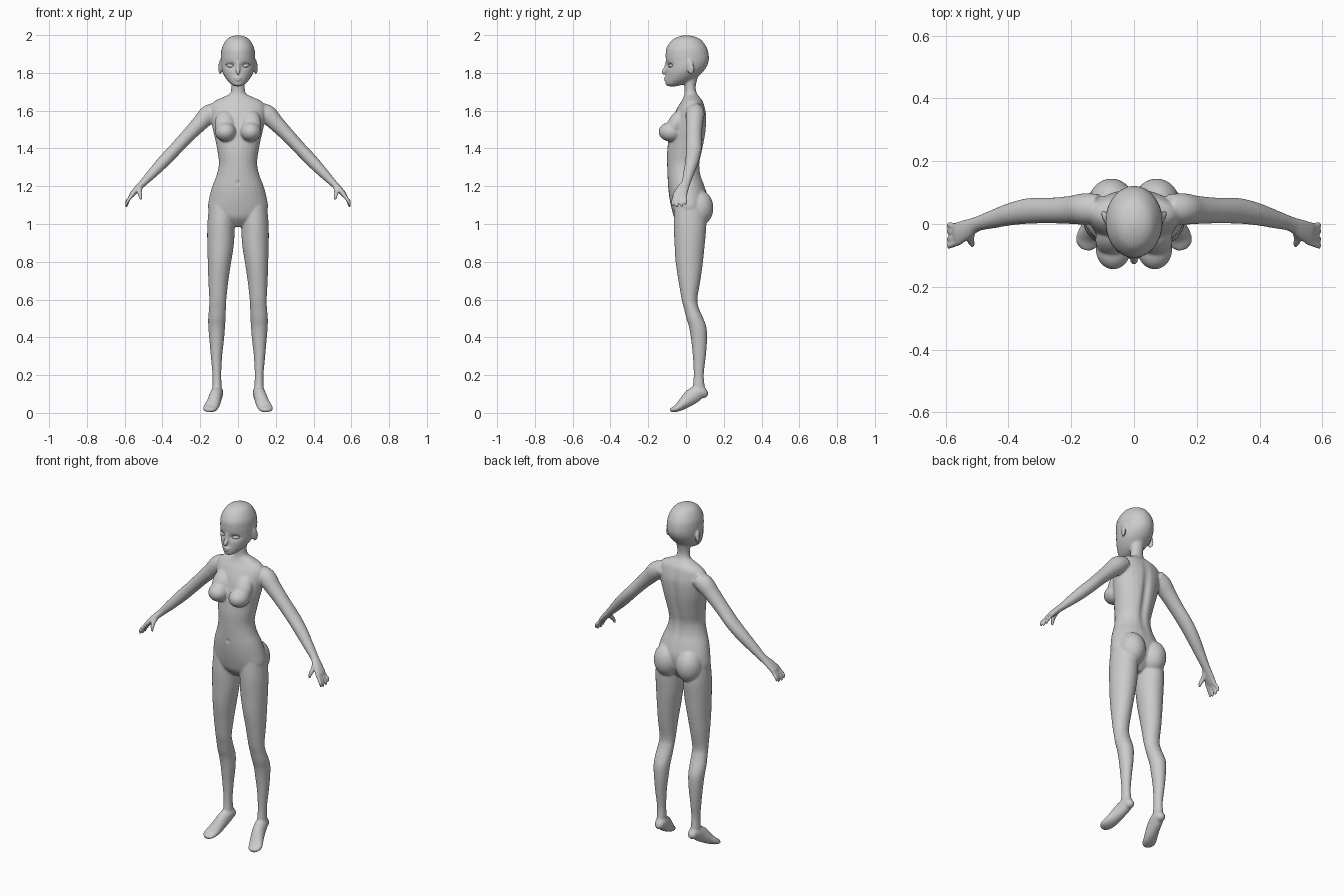
import bpy, bmesh, math
from mathutils import Vector, Matrix

bm = bmesh.new()
N = 28


def spline(rows, k=5):
    # Catmull-Rom resampling of rows of numbers
    out = []
    for i in range(len(rows) - 1):
        p = [rows[max(0, min(len(rows) - 1, i + j))] for j in (-1, 0, 1, 2)]
        for s in range(k):
            t = s / k
            out.append([0.5 * (2 * b + (c - a) * t + (2 * a - 5 * b + 4 * c - d) * t * t
                               + (3 * b - a - 3 * c + d) * t ** 3) for a, b, c, d in zip(*p)])
    return out + [list(rows[-1])]


def skin(rings):
    vs = [[bm.verts.new(p) for p in r] for r in rings]
    for a, b in zip(vs, vs[1:]):
        for i in range(len(a)):
            j = (i + 1) % len(a)
            bm.faces.new((a[i], a[j], b[j], b[i]))
    bm.faces.new(vs[0][::-1])
    bm.faces.new(vs[-1])


def ring(c, u, v):
    return [c + u * math.cos(2 * math.pi * i / N) + v * math.sin(2 * math.pi * i / N) for i in range(N)]


def stack(rows, s=1):
    # level sections: z, centre x, half width, front y, back y
    skin([ring(Vector((s * x, (f + b) / 2, z)), Vector((w, 0, 0)), Vector((0, (b - f) / 2, 0)))
          for z, x, w, f, b in spline(rows)])


def tube(rows, s, side):
    # sections across a path: x, y, z, half size along 'side', half size across it
    rows = spline(rows)
    pts = [Vector((s * r[0], r[1], r[2])) for r in rows]
    rings = []
    for i, r in enumerate(rows):
        d = (pts[min(i + 1, len(pts) - 1)] - pts[max(i - 1, 0)]).normalized()
        u = (Vector(side) - d * d.dot(Vector(side))).normalized()
        rings.append(ring(pts[i], u * r[3], d.cross(u) * r[4]))
    skin(rings)


def ball(c, r, rx=0, rz=0):
    m = (Matrix.Translation(c) @ Matrix.Rotation(rz, 4, 'Z') @ Matrix.Rotation(rx, 4, 'X')
         @ Matrix.Diagonal((*r, 1)))
    bmesh.ops.create_uvsphere(bm, u_segments=28, v_segments=18, radius=1, matrix=m)


# Head
stack([(1.999, 0, .008, -.01, .012), (1.99, 0, .042, -.045, .052), (1.97, 0, .066, -.078, .085),
       (1.93, 0, .086, -.104, .112), (1.89, 0, .091, -.108, .121), (1.86, 0, .091, -.106, .12),
       (1.83, 0, .089, -.104, .108), (1.80, 0, .081, -.106, .085), (1.77, 0, .064, -.108, .05),
       (1.75, 0, .047, -.109, .015), (1.737, 0, .032, -.107, -.02), (1.729, 0, .014, -.095, -.05)])
# Nose and lips
tube([(0, -.098, 1.86, .010, .010), (0, -.107, 1.83, .010, .010), (0, -.118, 1.808, .012, .010),
      (0, -.121, 1.798, .010, .008), (0, -.116, 1.791, .005, .004)], 1, (1, 0, 0))
ball((0, -.106, 1.774), (.021, .012, .006))
ball((0, -.106, 1.763), (.018, .011, .006))
# Neck, trunk and pelvis
stack([(1.81, 0, .045, -.03, .075), (1.76, 0, .038, -.015, .058), (1.72, 0, .036, -.008, .052),
       (1.69, 0, .044, -.008, .06), (1.67, 0, .082, -.014, .075), (1.65, 0, .125, -.024, .09),
       (1.62, 0, .145, -.043, .1), (1.57, 0, .145, -.066, .11), (1.5, 0, .133, -.085, .108),
       (1.44, 0, .119, -.094, .1), (1.38, 0, .108, -.1, .088), (1.32, 0, .101, -.1, .076),
       (1.26, 0, .113, -.098, .08), (1.2, 0, .136, -.095, .1), (1.14, 0, .152, -.088, .116),
       (1.08, 0, .158, -.076, .11), (1.03, 0, .125, -.06, .09), (.985, 0, .04, -.02, .05)])

for s in (1, -1):
    # Ear
    ball((s * .093, .022, 1.832), (.009, .021, .041), .2, -s * .35)
    # Bust
    ball((s * .066, -.079, 1.488), (.056, .066, .052))
    ball((s * .068, -.052, 1.53), (.055, .045, .082), -.5)
    # Buttock
    ball((s * .072, .068, 1.085), (.073, .077, .095))
    # Leg
    stack([(1.1, .085, .068, -.06, .1), (1.0, .09, .072, -.065, .108), (.9, .092, .071, -.061, .1),
           (.8, .098, .062, -.055, .09), (.7, .104, .053, -.04, .076), (.6, .107, .045, -.023, .06),
           (.55, .109, .045, -.01, .07), (.5, .112, .046, .002, .092), (.45, .113, .044, .017, .109),
           (.38, .113, .038, .028, .111), (.3, .114, .030, .036, .105), (.2, .112, .023, .041, .094),
           (.13, .111, .025, .035, .1), (.1, .111, .022, .04, .095)], s)
    # Foot
    tube([(.108, .116, .108, .008, .010), (.108, .102, .106, .024, .026), (.110, .07, .108, .032, .038),
          (.118, .03, .086, .034, .042), (.131, -.01, .052, .037, .032), (.145, -.042, .028, .039, .021),
          (.151, -.066, .018, .034, .015), (.155, -.082, .014, .016, .010)], s, (1, 0, 0))
    # Arm and palm
    tube([(.11, .05, 1.605, .045, .04), (.155, .048, 1.58, .05, .05), (.2, .045, 1.535, .045, .043),
          (.26, .043, 1.473, .041, .037), (.33, .042, 1.398, .041, .034), (.39, .032, 1.335, .036, .033),
          (.45, .015, 1.272, .029, .027), (.5, 0, 1.22, .024, .02), (.533, -.017, 1.187, .032, .017),
          (.56, -.03, 1.157, .037, .014), (.57, -.034, 1.143, .032, .009)], s, (0, 1, 0))
    # Fingers
    for y0, y1, drop in ((-.060, -.070, .008), (-.043, -.048, 0), (-.025, -.024, .002), (-.007, -.003, .014)):
        tube([(.552, y0 * .95, 1.165, .009, .01), (.575, (y0 + y1) / 2, 1.135, .0095, .0095),
              (.588, y1, 1.108 + drop, .009, .009), (.592, y1, 1.088 + drop, .006, .006)], s, (0, 1, 0))
    # Thumb
    tube([(.515, -.015, 1.2, .013, .013), (.521, -.045, 1.172, .013, .012),
          (.517, -.062, 1.15, .010, .010), (.514, -.069, 1.128, .006, .006)], s, (0, 1, 0))

bmesh.ops.recalc_face_normals(bm, faces=bm.faces)
mesh = bpy.data.meshes.new("body")
bm.to_mesh(mesh)
bm.free()
body = bpy.data.objects.new("body", mesh)
bpy.context.collection.objects.link(body)
bpy.context.view_layer.objects.active = body
body.select_set(True)

# Fuse the parts into one smooth skin
rm = body.modifiers.new("fuse", 'REMESH')
rm.mode = 'VOXEL'
rm.voxel_size = .0052
sm = body.modifiers.new("soften", 'SMOOTH')
sm.factor = .5
sm.iterations = 6
for name in ("fuse", "soften"):
    bpy.ops.object.modifier_apply(modifier=name)


def bump(x, sx, z=0, sz=1):
    return math.exp(-(x / sx) ** 2 - (z / sz) ** 2)


# Eye sockets, spine groove and navel
for v in body.data.vertices:
    x, y, z = v.co
    if z > 1.74 and y < -.03:
        v.co.y += .012 * bump(abs(x) - .04, .022, z - 1.84, .014)
    elif y > .04 and abs(x) < .1:
        v.co.y -= .014 * bump(x, .022, z - 1.42, .17)
    elif y < -.07 and abs(x) < .05:
        v.co.y += .006 * bump(x, .008, z - 1.22, .01)
bpy.ops.object.shade_smooth()

# Eyes and lash lines
for s, side in ((1, "left"), (-1, "right")):
    bpy.ops.mesh.primitive_uv_sphere_add(segments=24, ring_count=14, radius=1,
                                         location=(s * .04, -.077, 1.838), rotation=(0, -s * .12, s * .4))
    eye = bpy.context.object
    eye.name = side + "_eye"
    eye.scale = (.021, .016, .011)
    bpy.ops.object.shade_smooth()
    cu = bpy.data.curves.new(side + "_lash", 'CURVE')
    cu.dimensions = '3D'
    cu.bevel_depth = .0016
    cu.bevel_resolution = 2
    sp = cu.splines.new('POLY')
    sp.points.add(8)
    for i, p in enumerate(sp.points):
        t = i / 8
        p.co = (s * (.02 + .045 * t), -.093 + .022 * t * t, 1.838 + .011 * math.sin(math.pi * t) + .006 * t, 1)
    bpy.context.collection.objects.link(bpy.data.objects.new(side + "_lash", cu))
